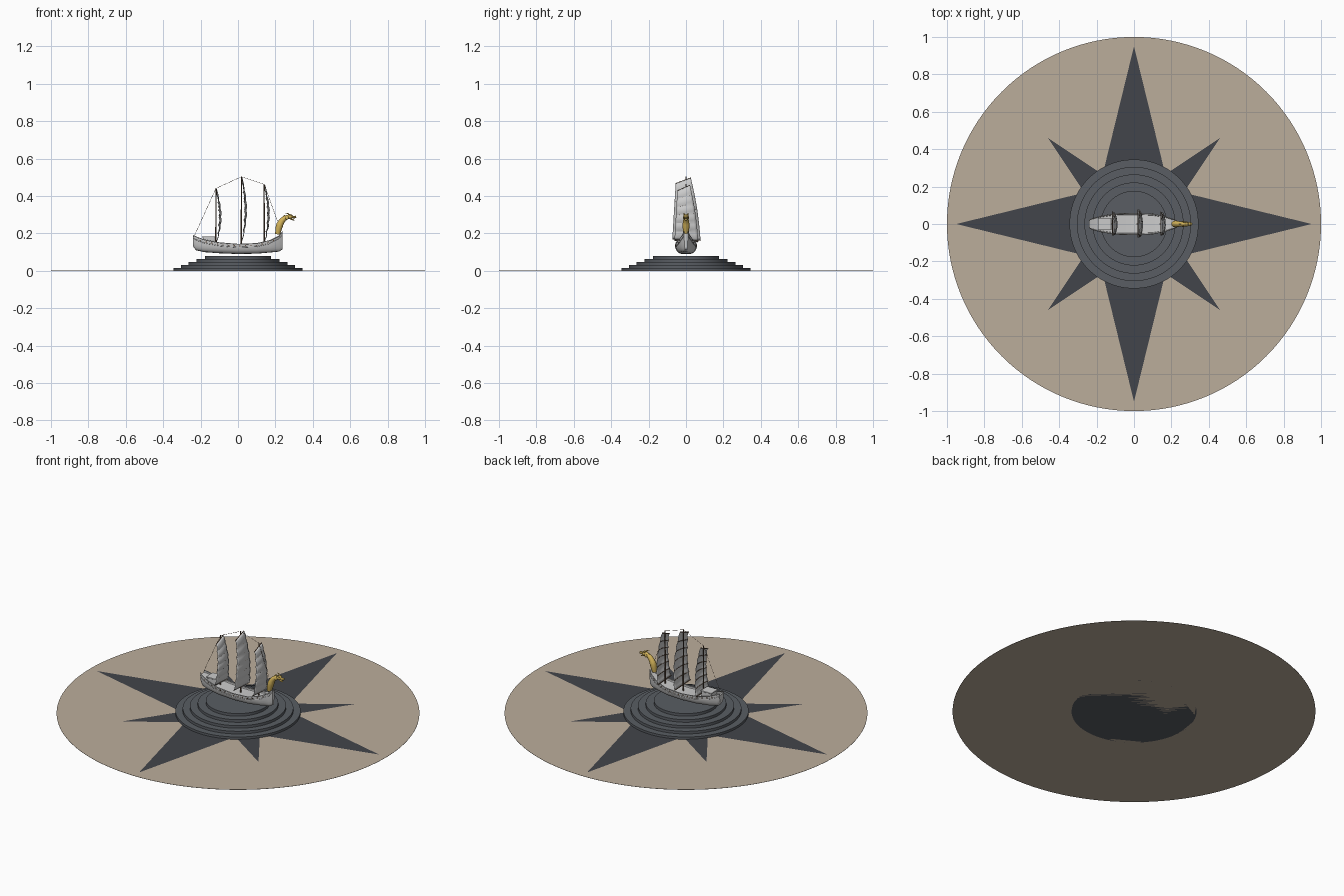
import bpy, bmesh
from math import sin, cos, pi, radians
from mathutils import Vector

if "Cube" in bpy.data.objects:
    bpy.data.objects.remove(bpy.data.objects["Cube"])


def material(name, rgb):
    m = bpy.data.materials.new(name)
    m.diffuse_color = (*rgb, 1)
    m.use_nodes = True
    m.node_tree.nodes["Principled BSDF"].inputs["Base Color"].default_value = m.diffuse_color
    return m


TAN = material("sand", (0.50, 0.42, 0.33))
DARK = material("dark_slate", (0.055, 0.06, 0.07))
STONE = material("step_stone", (0.10, 0.11, 0.125))
GOLD = material("gold", (0.65, 0.45, 0.10))
WOOD = material("brown_wood", (0.13, 0.08, 0.05))


def finish(ob, name, mat=None, smooth=None):
    ob.name = name
    if mat:
        ob.data.materials.append(mat)
    if smooth:
        bpy.ops.object.select_all(action='DESELECT')
        ob.select_set(True)
        bpy.context.view_layer.objects.active = ob
        bpy.ops.object.shade_smooth_by_angle(angle=radians(smooth))
    return ob


def mesh_object(name, verts, faces, mat=None, smooth=None):
    me = bpy.data.meshes.new(name)
    me.from_pydata(verts, [], faces)
    bm = bmesh.new()
    bm.from_mesh(me)
    bmesh.ops.recalc_face_normals(bm, faces=bm.faces)
    bm.to_mesh(me)
    bm.free()
    ob = bpy.data.objects.new(name, me)
    bpy.context.collection.objects.link(ob)
    return finish(ob, name, mat, smooth)


def disc(name, r, z0, z1, mat, sides=96):
    bpy.ops.mesh.primitive_cylinder_add(vertices=sides, radius=r, depth=z1 - z0, location=(0, 0, (z0 + z1) / 2))
    return finish(bpy.context.object, name, mat, 30)


def box(name, centre, size, mat=None, bevel=0.0):
    bpy.ops.mesh.primitive_cube_add(size=1, location=centre)
    ob = bpy.context.object
    ob.scale = size
    bpy.ops.object.transform_apply(location=False, rotation=False, scale=True)
    if bevel:
        ob.modifiers.new("bevel", 'BEVEL').width = bevel
    return finish(ob, name, mat)


def ball(name, centre, size, mat, tilt=0):
    bpy.ops.mesh.primitive_uv_sphere_add(segments=16, ring_count=10, location=centre, rotation=(0, tilt, 0))
    bpy.context.object.scale = size
    return finish(bpy.context.object, name, mat, 60)


def tube(name, pts, radii, mat=None, smooth_path=False, sides=2):
    cu = bpy.data.curves.new(name, 'CURVE')
    cu.dimensions = '3D'
    cu.bevel_depth = 1
    cu.bevel_resolution = sides
    cu.use_fill_caps = True
    if not isinstance(radii, (list, tuple)):
        radii = [radii] * len(pts)
    sp = cu.splines.new('NURBS' if smooth_path else 'POLY')
    sp.points.add(len(pts) - 1)
    for p, co, r in zip(sp.points, pts, radii):
        p.co = (*co, 1)
        p.radius = r
    if smooth_path:
        sp.order_u = 3
        sp.use_endpoint_u = True
        sp.resolution_u = 6
    ob = bpy.data.objects.new(name, cu)
    bpy.context.collection.objects.link(ob)
    bpy.ops.object.select_all(action='DESELECT')
    ob.select_set(True)
    bpy.context.view_layer.objects.active = ob
    bpy.ops.object.convert(target='MESH')
    return finish(bpy.context.object, name, mat, 50)


# Plaza floor: flat disc with compass star
def flat_ring(name, pts, z, mat):
    return mesh_object(name, [(x, y, z) for x, y in pts], [tuple(range(len(pts)))], mat)


def star(name, tip, inner, turn, z):
    pts = []
    for k in range(8):
        a, r = turn + k * pi / 4, (inner if k % 2 else tip)
        pts.append((r * cos(a), r * sin(a)))
    flat_ring(name, pts, z, DARK)


disc("plaza_floor", 1.0, 0.0, 0.001, TAN, 128)
star("compass_star_diagonal", 0.65, 0.153, pi / 4, 0.002)
star("compass_star_main", 0.95, 0.264, 0, 0.0025)

# Stepped round base
for i, r in enumerate((0.345, 0.305, 0.265, 0.222, 0.177)):
    disc(f"base_step_{i + 1}", r, 0.016 * i, 0.016 * (i + 1), STONE)

# Hull lofted through stations: x, half width, keel z, rail z
STATIONS = [(-.24, .020, .130, .187), (-.225, .030, .110, .180), (-.18, .042, .100, .163),
            (-.10, .056, .094, .148), (0, .058, .090, .140), (.10, .054, .092, .144),
            (.17, .040, .098, .160), (.22, .022, .103, .185), (.238, .010, .115, .207)]
verts, faces = [], []
for x, w, zb, zt in STATIONS:
    half = [(w * .85, zt - .008), (w * .88, zt)]
    half += [(w * max(cos(a), 0) ** .5, zt - (zt - zb) * sin(a)) for a in [k * pi / 14 for k in range(7)]]
    ring = half + [(0, zb)] + [(-y, z) for y, z in reversed(half)]
    verts += [(x, y, z) for y, z in ring]
n = len(ring)
for s in range(len(STATIONS) - 1):
    for k in range(n):
        a, b = s * n + k, s * n + (k + 1) % n
        faces.append((a, b, b + n, a + n))
faces += [tuple(range(n)), tuple(range(len(verts) - n, len(verts)))]
mesh_object("hull", verts, faces, None, 40)


def station(x):
    for p, q in zip(STATIONS, STATIONS[1:]):
        if p[0] <= x <= q[0]:
            t = (x - p[0]) / (q[0] - p[0])
            return [u + (v - u) * t for u, v in zip(p, q)]


# Gunwale rails, side wales, posts and oar ports
for side, label in ((1, "left"), (-1, "right")):
    tube(f"{label}_rail", [(x, side * w * .96, zt + .002) for x, w, zb, zt in STATIONS], .0025)
    tube(f"{label}_wale", [(x, side * w * .985, zt - .014) for x, w, zb, zt in STATIONS], .002)
    for k in range(14):
        x, w, zb, zt = station(-.2 + k * .03)
        box(f"{label}_port_{k + 1}", (x, side * w * .985, zt - .007), (.007, .004, .005), WOOD)

# Stern cabin and roof
box("cabin", (-.157, 0, .163), (.062, .058, .032))
box("cabin_roof", (-.157, 0, .181), (.072, .066, .006), None, .001)


# Masts with battened, billowing sails
def mast_and_sail(i, x, top, zb, zt, s):
    tube(f"mast_{i}", [(x, 0, .13), (x, 0, top)], [.0042, .0025], WOOD)
    c = [(-.073 * s, zb + .008), (.078 * s, zb), (-.055 * s, zt - .03), (.026 * s, zt)]
    panels, sub, nu = 6, 4, 8

    def point(u, v, scallop=0.0):
        lo = [c[0][k] + (c[1][k] - c[0][k]) * u for k in (0, 1)]
        hi = [c[2][k] + (c[3][k] - c[2][k]) * u for k in (0, 1)]
        bulge = .022 * sin(pi * v) * (.55 + .45 * sin(pi * u))
        edge = .03 * s * sin(pi * v) * max(0, u - .5) * .5
        return (x + .004 + bulge + scallop, lo[0] + (hi[0] - lo[0]) * v + edge, lo[1] + (hi[1] - lo[1]) * v)

    nv = panels * sub
    vs = [point(u / nu, v / nv, .004 * sin(pi * (v % sub) / sub))
          for v in range(nv + 1) for u in range(nu + 1)]
    fs = [(a, a + 1, a + nu + 2, a + nu + 1) for v in range(nv) for a in range(v * (nu + 1), v * (nu + 1) + nu)]
    ob = mesh_object(f"sail_{i}", vs, fs, None, 25)
    mod = ob.modifiers.new("thickness", 'SOLIDIFY')
    mod.thickness, mod.offset = .0015, 0
    for k in range(panels + 1):
        pts = [Vector(point(u / nu, k / panels)) - Vector((.001, 0, 0)) for u in range(nu + 1)]
        tube(f"sail_{i}_batten_{k + 1}", pts, .0026 if k in (0, panels) else .0018, WOOD, sides=1)


mast_and_sail(1, -.118, .442, .155, .435, .84)
mast_and_sail(2, .018, .505, .163, .497, 1.0)
mast_and_sail(3, .140, .465, .160, .458, .84)

# Rigging line over the mast tops, stern to bow
line = [(-.232, 0, .19), (-.118, 0, .441), (.018, 0, .503), (.14, 0, .463), (.222, 0, .235)]
for k, (p, q) in enumerate(zip(line, line[1:])):
    tube(f"rigging_{k + 1}", [p, q], .0009, WOOD, sides=0)

# Golden beast figurehead: neck, head, jaws, horns, mane
tube("figurehead_neck", [(.212, 0, .195), (.218, 0, .235), (.232, 0, .265), (.255, 0, .287), (.278, 0, .290)],
     [.013, .020, .016, .0125, .011], GOLD, True, 4)
ball("figurehead_head", (.277, 0, .290), (.017, .014, .013), GOLD)
ball("upper_jaw", (.296, 0, .287), (.016, .010, .006), GOLD, radians(5))
ball("nose", (.306, 0, .290), (.005, .008, .005), GOLD)
ball("lower_jaw", (.289, 0, .275), (.013, .008, .004), GOLD, radians(18))
for side, label in ((1, "left"), (-1, "right")):
    tube(f"{label}_horn", [(.276, side * .008, .298), (.266, side * .011, .307), (.254, side * .013, .309)],
         [.004, .003, .0008], GOLD)
    ball(f"{label}_brow", (.284, side * .009, .298), (.005, .004, .004), GOLD)
    ball(f"{label}_mane", (.262, side * .011, .284), (.009, .005, .010), GOLD)
for k, (x, z) in enumerate(((.212, .258), (.226, .279), (.243, .295))):
    ball(f"crest_{k + 1}", (x + .004, 0, z - .003), (.007, .003, .005), GOLD, radians(-45))
